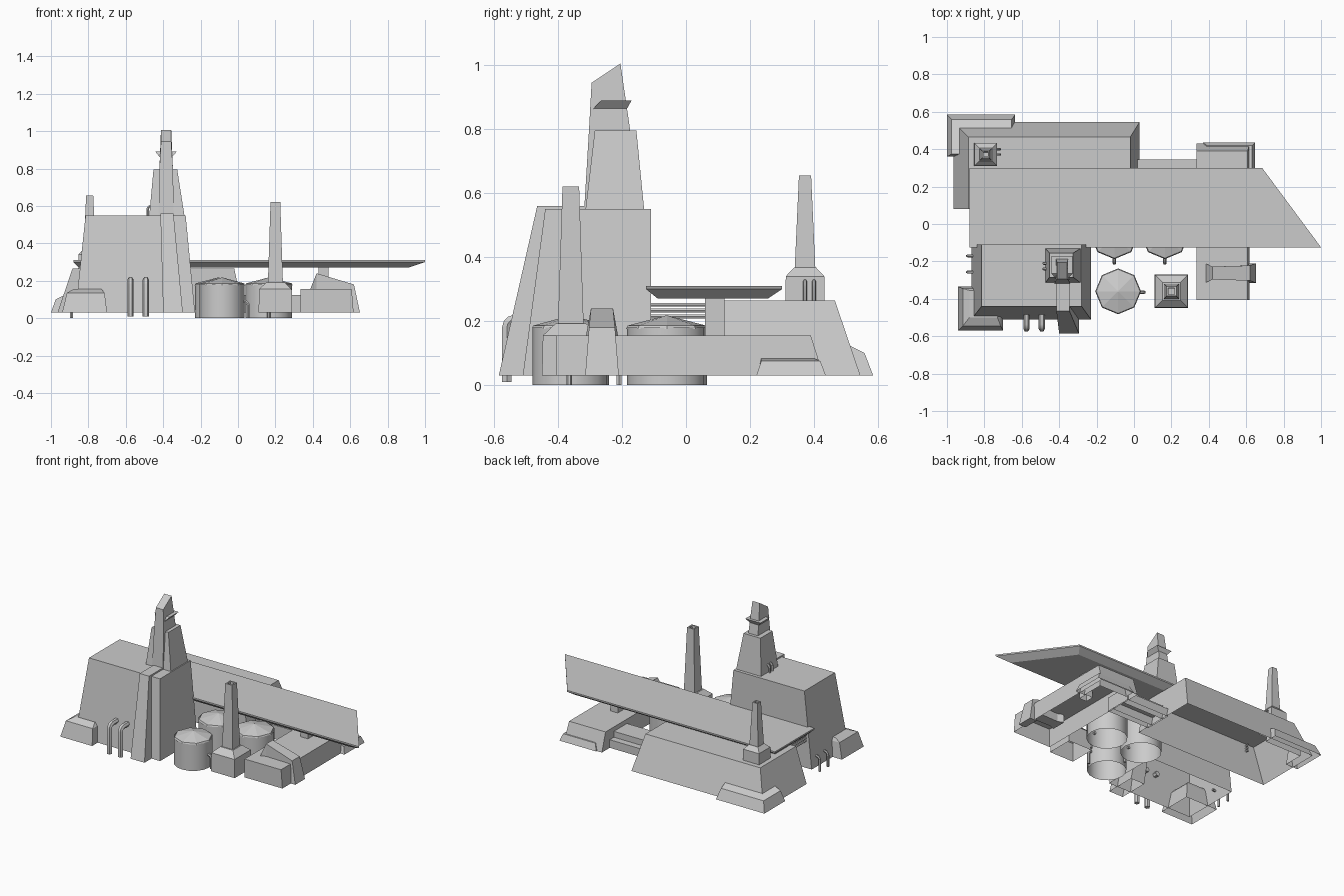
import bpy, bmesh, math

if "Cube" in bpy.data.objects:
    bpy.data.objects.remove(bpy.data.objects["Cube"])


def loft(name, rings, cap_bottom=False, cap_top=True):
    """Skin a stack of equal-length point rings; the underside is open by default."""
    bm = bmesh.new()
    vs = [[bm.verts.new(p) for p in r] for r in rings]
    n = len(vs[0])
    for a, b in zip(vs, vs[1:]):
        for i in range(n):
            j = (i + 1) % n
            bm.faces.new((a[i], a[j], b[j], b[i]))
    if cap_top:
        bm.faces.new(vs[-1])
    if cap_bottom:
        bm.faces.new(vs[0][::-1])
    me = bpy.data.meshes.new(name)
    bm.to_mesh(me)
    bm.free()
    ob = bpy.data.objects.new(name, me)
    bpy.context.collection.objects.link(ob)
    return ob


def rect(x0, x1, y0, y1, z, z_back=None):
    zb = z if z_back is None else z_back
    return [(x0, y0, z), (x1, y0, z), (x1, y1, zb), (x0, y1, zb)]


def block(name, *levels, **kw):
    return loft(name, [rect(*l) for l in levels], **kw)


def square(cx, cy, r, z):
    return (cx - r, cx + r, cy - r, cy + r, z)


def pipe(name, pts, r):
    cu = bpy.data.curves.new(name, 'CURVE')
    cu.dimensions = '3D'
    cu.bevel_depth = r
    cu.bevel_resolution = 1
    cu.use_fill_caps = True
    sp = cu.splines.new('POLY')
    sp.points.add(len(pts) - 1)
    for p, co in zip(sp.points, pts):
        p.co = (*co, 1)
    ob = bpy.data.objects.new(name, cu)
    bpy.context.collection.objects.link(ob)
    bpy.ops.object.select_all(action='DESELECT')
    bpy.context.view_layer.objects.active = ob
    ob.select_set(True)
    bpy.ops.object.convert(target='MESH')
    bpy.ops.object.shade_smooth_by_angle(angle=math.radians(50))


def hook(name, x, y, dx, dy, top, bottom, reach, r):
    """Pipe leaving a wall in direction (dx, dy), bending down to the ground."""
    b = min(0.025, reach * 0.6)
    path = [(0, top)] + [(reach - b + b * math.sin(t), top - b + b * math.cos(t))
                         for t in (0, math.pi / 6, math.pi / 3, math.pi / 2)] + [(reach, bottom)]
    pipe(name, [(x + dx * d, y + dy * d, z) for d, z in path], r)


G = 0.03  # lower rim of the buildings

# Main hall, front left
block('main_hall', (-.87, -.23, -.51, -.11, G), (-.815, -.28, -.44, -.11, .55))
block('hall_corner_foot', (-.94, -.70, -.57, -.335, G), (-.915, -.713, -.545, -.345, .135),
      (-.88, -.73, -.50, -.355, .155))

# Tower with its front buttress
block('tower_buttress', (-.40, -.295, -.585, -.38, G), (-.415, -.345, -.465, -.29, .56))
block('tower_base', (-.475, -.285, -.315, -.13, .54), (-.452, -.325, -.285, -.155, .795))
block('tower_spire', (-.425, -.343, -.318, -.16, .55), (-.42, -.348, -.303, -.175, .8),
      (-.412, -.357, -.295, -.205, .945, 1.005))
block('tower_ledge', (-.42, -.352, -.29, -.185, .863), (-.442, -.328, -.265, -.17, .89),
      cap_bottom=True)

# Rear hall, back left
block('rear_hall', (-.965, .03, .08, .545, G), (-.885, -.02, .08, .465, .265))


# L-shaped corner feet: outer corner, wing ends and wing thickness at each level
def corner_foot(name, sx, levels):
    rings = []
    for xo, yo, xe, ye, t, z_out, z_in in levels:
        xi, yi = xo + sx * t, yo - t
        rings.append([(xo, ye, z_out), (xi, ye, z_in), (xi, yi, z_in),
                      (xe, yi, z_in), (xe, yo, z_out), (xo, yo, z_out)][::int(sx)])
    loft(name, rings)


corner_foot('rear_hall_corner_foot', 1,
            [(-1, .585, -.635, .36, .09, G, G), (-.975, .558, -.655, .375, .06, .10, .13)])
corner_foot('side_hall_corner_foot', -1,
            [(.648, .437, .37, .22, .07, G, G), (.632, .42, .39, .235, .045, .075, .095)])

# Low link between the rear and side halls
block('link_lower', (.02, .34, .20, .345, G), (.02, .34, .20, .345, .085))
block('link_upper', (.02, .34, .16, .30, G), (.02, .34, .16, .30, .125))

# Side hall, right
block('side_hall', (.333, .618, -.405, .43, G), (.333, .608, -.405, .39, .155))
block('platform_post', (.43, .485, .06, .12, .11), (.43, .485, .06, .12, .272))
strap = [(.38, .14), (.42, .24), (.62, .18), (.652, G)]
ys = [(-.315, -.21), (-.297, -.228), (-.303, -.222), (-.315, -.21)]
loft('side_hall_strap', [[(x, a, z), (x, b, z), (min(x, .60), b, min(z, .10)), (min(x, .60), a, min(z, .10))]
                         for (x, z), (a, b) in zip(strap, ys)], cap_bottom=True)

# Landing platform with a chamfered underside
deck = [(-.88, -.125), (1.0, -.125), (.685, .30), (-.88, .30)]
under = [(-.85, -.088), (.91, -.088), (.655, .255), (-.85, .255)]
loft('landing_platform', [[(x, y, .27) for x, y in under], [(x, y, .30) for x, y in deck],
                          [(x, y, .31) for x, y in deck]], cap_bottom=True)


# Chimneys: flared base, slim shaft, recessed mouth
def chimney(name, cx, cy, base_r, z0, z1, neck_r, z2, shaft_r, top_r, z3):
    block(name, *[square(cx, cy, r, z) for r, z in (
        (base_r, z0), (base_r * .97, z1), (neck_r, z2), (shaft_r, z2),
        (top_r, z3), (top_r * .65, z3), (top_r * .6, z3 - .05))])


chimney('front_chimney', .20, -.36, .09, G, .155, .048, .192, .04, .026, .62)
chimney('rear_chimney', -.793, .372, .062, .20, .34, .034, .368, .032, .019, .655)

# Storage tanks with shallow eight-sided lids
for i, (x, y, r) in enumerate([(-.085, -.36, .12), (-.105, -.06, .125), (.165, -.06, .125)]):
    def ring(rad, z, n):
        return [(x + rad * math.cos(k * math.tau / n), y + rad * math.sin(k * math.tau / n), z)
                for k in range(n)]
    tank = loft('tank_%d' % (i + 1), [ring(r, 0, 16), ring(r, .18, 16)], cap_top=False)
    loft('tank_lid_%d' % (i + 1), [ring(r * 1.02, .175, 8), ring(r * .98, .186, 8), ring(.004, .217, 8)])
    bpy.context.view_layer.objects.active = tank
    tank.select_set(True)
    bpy.ops.object.shade_smooth_by_angle(angle=math.radians(40))
    tank.select_set(False)
hook('tank_pipe_1', .02, -.365, 1, 0, .09, 0, .035, .009)
hook('tank_pipe_2', -.105, -.17, 0, -1, .09, 0, .04, .009)
hook('tank_pipe_3', .165, -.17, 0, -1, .09, 0, .04, .009)

# Wall pipes
for i, x in enumerate((-.575, -.493)):
    hook('hall_front_pipe_%d' % (i + 1), x, -.46, 0, -1, .205, .01, .10, .017)
for i, y in enumerate((-.17, -.257)):
    hook('hall_side_pipe_%d' % (i + 1), -.84, y, -1, 0, .10, 0, .05, .008)
    hook('tower_pipe_%d' % (i + 1), -.45, -.21 - i * .03, -1, 0, .60, .545, .033, .008)
    hook('chimney_pipe_%d' % (i + 1), -.745, .372 + i * .028, 1, 0, .325, .26, .03, .006)

# Pipe runs bridging the main and rear halls
for i, z in enumerate((.215, .233, .251)):
    pipe('bridge_pipe_%d' % (i + 1), [(-.825, -.13, z), (-.825, .10, z)], .007)
